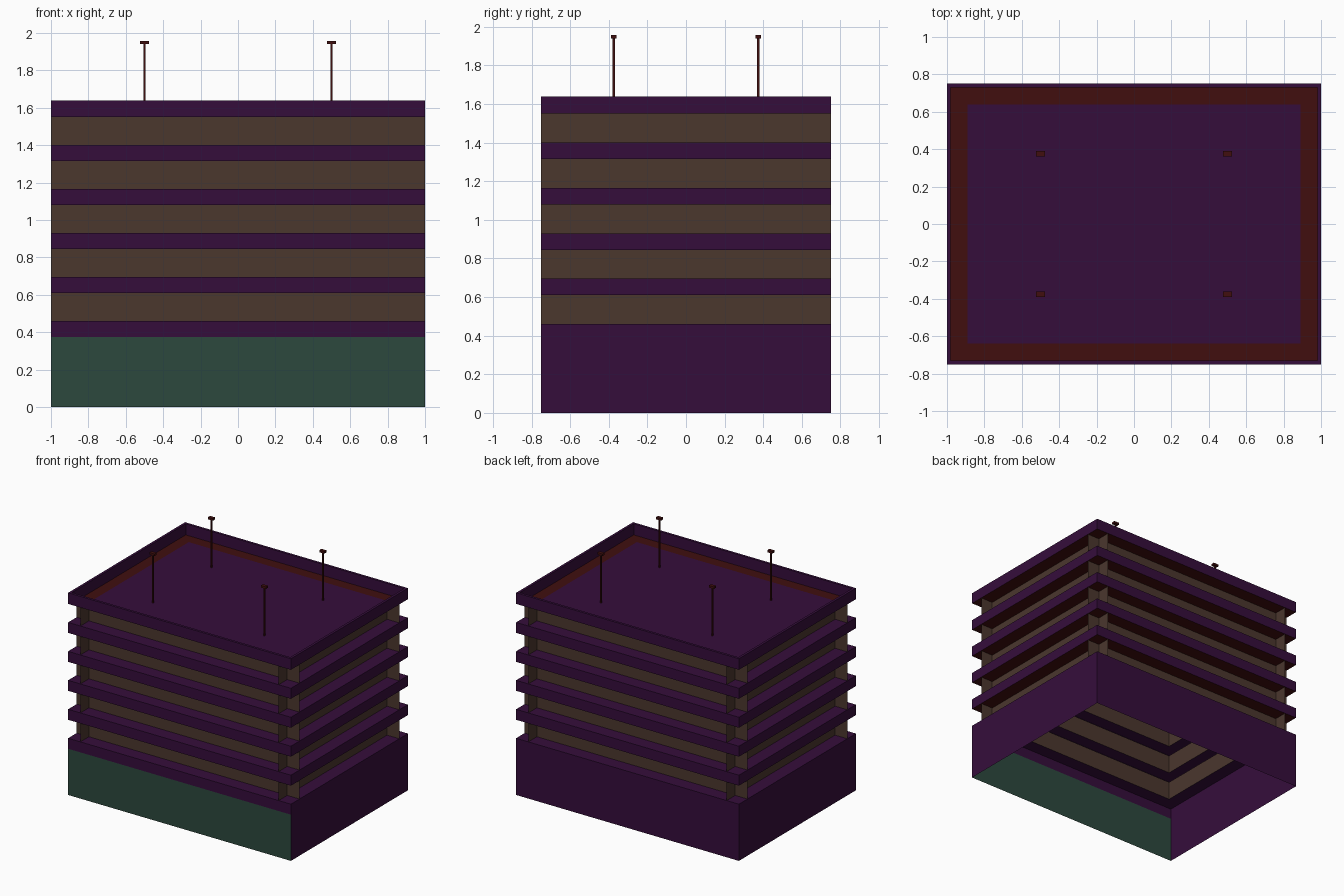
import bpy

if "Cube" in bpy.data.objects:
    bpy.data.objects.remove(bpy.data.objects["Cube"])

HX, HY = 1.0, 0.75          # outer half sizes
WX, WY = 0.89, 0.64         # window line half sizes
BASE, DOOR = 0.46, 0.375    # base top, front panel top
STEP, GLASS = 0.235, 0.15   # storey height, window height
ROOF, RIM = 1.55, 1.64


def material(name, rgb):
    m = bpy.data.materials.new(name)
    m.diffuse_color = (*rgb, 1)
    m.use_nodes = True
    m.node_tree.nodes["Principled BSDF"].inputs["Base Color"].default_value = m.diffuse_color
    return m


purple = material("purple_wall", (0.036, 0.004, 0.044))
brown = material("brown_window", (0.070, 0.038, 0.027))
green = material("green_panel", (0.025, 0.066, 0.048))
red = material("dark_red", (0.052, 0.0045, 0.0045))


def build(name, quads, mat):
    """One object from a list of four-cornered faces."""
    verts = [p for q in quads for p in q]
    faces = [tuple(range(i, i + 4)) for i in range(0, len(verts), 4)]
    me = bpy.data.meshes.new(name)
    me.from_pydata(verts, [], faces)
    me.materials.append(mat)
    ob = bpy.data.objects.new(name, me)
    bpy.context.collection.objects.link(ob)
    return ob


def loop(hx, hy, z):
    return [(-hx, -hy, z), (hx, -hy, z), (hx, hy, z), (-hx, hy, z)]


def bridge(a, b):
    """Four quads joining two rectangular loops, first side is the front."""
    return [[a[i], a[(i + 1) % 4], b[(i + 1) % 4], b[i]] for i in range(4)]


def box(cx, cy, sx, sy, z0, z1):
    lo = [(cx + x, cy + y, z) for x, y, z in loop(sx / 2, sy / 2, z0)]
    hi = [(cx + x, cy + y, z) for x, y, z in loop(sx / 2, sy / 2, z1)]
    return bridge(lo, hi) + [lo[::-1], hi]


# Ground floor: green front panel, purple elsewhere, open underneath
lower = bridge(loop(HX, HY, 0), loop(HX, HY, DOOR))
upper = bridge(loop(HX, HY, DOOR), loop(HX, HY, BASE))
ledge = bridge(loop(HX, HY, BASE), loop(WX, WY, BASE))
build("front_panel", lower[:1], green)
build("base_walls", lower[1:] + upper + ledge, purple)

# Storeys: crossing window sheets, soffit above, then the ledge band
for n in range(5):
    z0 = BASE + n * STEP
    z1 = z0 + GLASS
    windows = []
    for s in (-1, 1):
        windows.append([(-s * -HX, s * WY, z0), (-s * HX, s * WY, z0),
                        (-s * HX, s * WY, z1), (s * HX, s * WY, z1)])
        windows.append([(s * WX, -s * HY, z0), (s * WX, s * HY, z0),
                        (s * WX, s * HY, z1), (s * WX, -s * HY, z1)])
    build(f"windows_{n + 1}", windows, brown)
    build(f"soffit_{n + 1}", bridge(loop(WX, WY, z1), loop(HX, HY, z1)), red)
    if n < 4:
        z2 = z0 + STEP
        build(f"ledge_{n + 1}",
              bridge(loop(HX, HY, z1), loop(HX, HY, z2))
              + bridge(loop(HX, HY, z2), loop(WX, WY, z2)), purple)

# Roof deck and parapet
t = 0.02
build("roof_deck", [loop(WX, WY, ROOF)], purple)
build("parapet",
      bridge(loop(HX, HY, ROOF), loop(HX, HY, RIM))
      + bridge(loop(HX, HY, RIM), loop(HX - t, HY - t, RIM))
      + bridge(loop(HX - t, HY - t, RIM), loop(HX - t, HY - t, ROOF)), purple)

# Four roof masts with small caps
for x in (-0.5, 0.5):
    for y in (-0.375, 0.375):
        build("roof_mast", box(x, y, 0.01, 0.012, ROOF, 1.94)
              + box(x, y, 0.046, 0.028, 1.94, 1.957), red)
